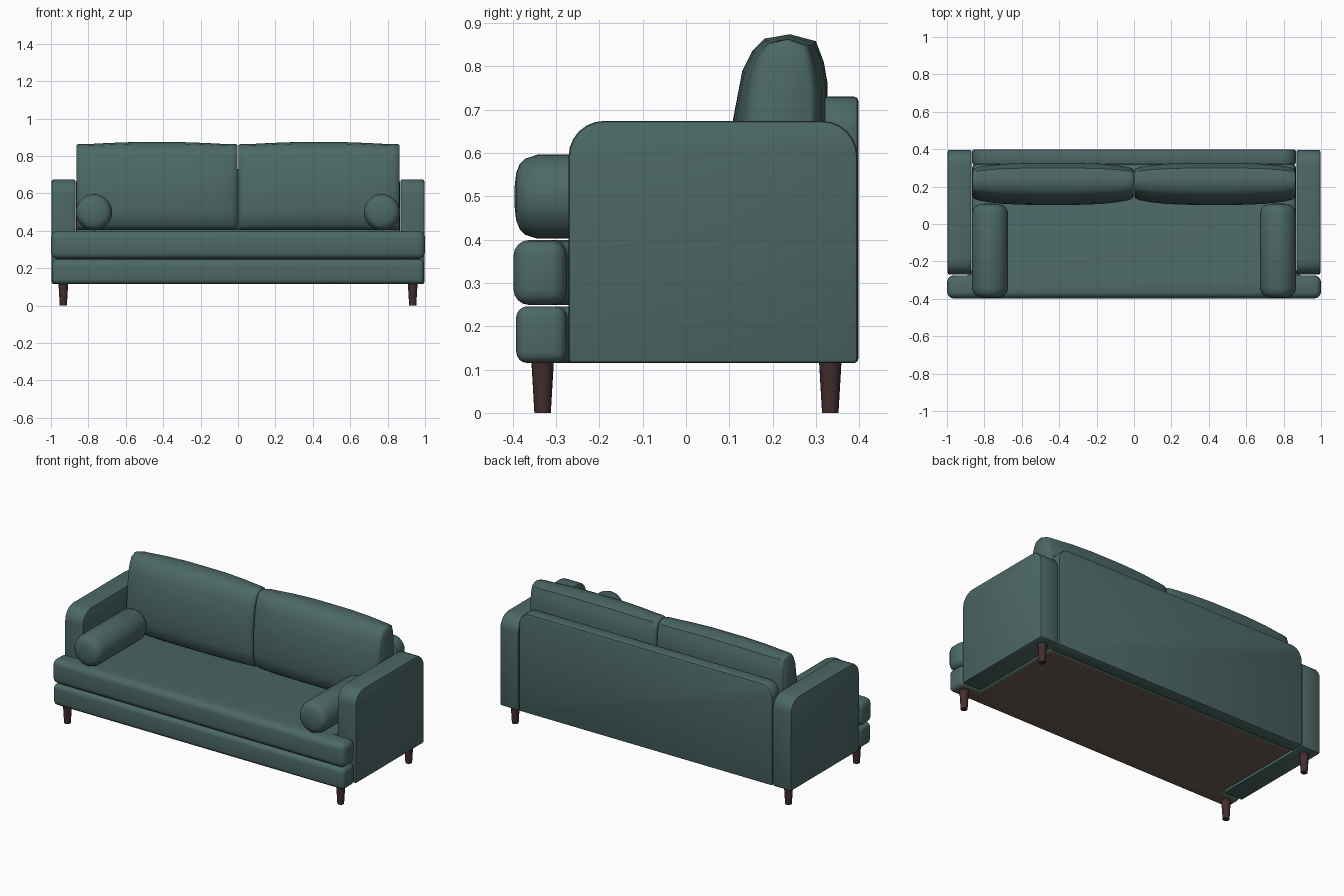
import bpy, bmesh, math
from mathutils import Vector

if "Cube" in bpy.data.objects:
    bpy.data.objects.remove(bpy.data.objects["Cube"])


def material(name, rgb):
    m = bpy.data.materials.new(name)
    m.diffuse_color = (*rgb, 1)
    m.use_nodes = True
    m.node_tree.nodes["Principled BSDF"].inputs["Base Color"].default_value = m.diffuse_color
    return m


TEAL = material("teal fabric", (0.072, 0.140, 0.134))
WOOD = material("dark wood", (0.055, 0.026, 0.026))
LINING = material("brown underside", (0.150, 0.110, 0.085))


def finish(name, bm, mats, angle=40):
    bmesh.ops.recalc_face_normals(bm, faces=bm.faces)
    if len(mats) > 1:  # second colour goes on the flat underside
        for f in bm.faces:
            f.normal_update()
            f.material_index = int(f.normal.z < -0.9)
    me = bpy.data.meshes.new(name)
    bm.to_mesh(me)
    bm.free()
    for m in mats:
        me.materials.append(m)
    ob = bpy.data.objects.new(name, me)
    bpy.context.collection.objects.link(ob)
    bpy.ops.object.select_all(action='DESELECT')
    ob.select_set(True)
    bpy.context.view_layer.objects.active = ob
    bpy.ops.object.shade_smooth_by_angle(angle=math.radians(angle))
    return ob


def prism(name, outline, depth, bevel, segs, mats):
    """Extrude a 3D outline along depth and round its sharp edges."""
    bm = bmesh.new()
    face = bm.faces.new([bm.verts.new(p) for p in outline])
    ext = bmesh.ops.extrude_face_region(bm, geom=[face], use_keep_orig=True)
    bmesh.ops.translate(bm, vec=Vector(depth),
                        verts=[g for g in ext["geom"] if isinstance(g, bmesh.types.BMVert)])
    bmesh.ops.recalc_face_normals(bm, faces=bm.faces)
    edges = [e for e in bm.edges if e.calc_face_angle(0) > math.radians(30)]
    bmesh.ops.bevel(bm, geom=edges, offset=bevel, segments=segs, profile=0.5,
                    affect='EDGES', clamp_overlap=True)
    return finish(name, bm, mats)


def loft(name, rings, mats, angle=40):
    """Skin a list of equal-sized rings and cap both ends."""
    bm = bmesh.new()
    loops = [[bm.verts.new(p) for p in r] for r in rings]
    n = len(loops[0])
    for a, b in zip(loops, loops[1:]):
        for i in range(n):
            bm.faces.new((a[i], a[(i + 1) % n], b[(i + 1) % n], b[i]))
    bm.faces.new(loops[0])
    bm.faces.new(loops[-1])
    return finish(name, bm, mats, angle)


def arch(a0, a1, z0, z1, r, steps=6):
    """2D outline with a square bottom and rounded top corners."""
    pts = [(a0, z0), (a1, z0)]
    for cx, start in ((a1 - r, 0), (a0 + r, 90)):
        for i in range(steps + 1):
            t = math.radians(start + 90 * i / steps)
            pts.append((cx + r * math.cos(t), z1 - r + r * math.sin(t)))
    return pts


# T-shaped base and seat cushion, wrapping in front of the arms
def t_shape(w, z, back, front):
    return [(-w, front, z), (w, front, z), (w, -0.276, z), (0.866, -0.276, z),
            (0.866, back, z), (-0.866, back, z), (-0.866, -0.276, z), (-w, -0.276, z)]


prism("base", t_shape(0.995, 0.115, 0.325, -0.392), (0, 0, 0.131), 0.026, 4, [TEAL, LINING])
prism("seat_cushion", t_shape(1.0, 0.249, 0.32, -0.398), (0, 0, 0.150), 0.036, 4, [TEAL])

# Back panel
prism("back_panel", [(x, 0.318, z) for x, z in arch(-0.866, 0.866, 0.115, 0.73, 0.075)],
      (0, 0.08, 0), 0.010, 2, [TEAL])

# Profile of the back cushions, as (y, z)
PUFF = [(0.15, 0.405), (0.115, 0.43), (0.103, 0.50), (0.101, 0.60), (0.109, 0.68),
        (0.13, 0.79), (0.153, 0.835), (0.182, 0.864), (0.24, 0.874), (0.30, 0.858),
        (0.318, 0.81), (0.327, 0.76), (0.327, 0.60), (0.322, 0.46), (0.29, 0.41)]
# Cushion stations: position across the half width, thickness, height
STATIONS = [(1.0, 0.60, 0.965), (0.985, 0.70, 0.975), (0.93, 0.79, 0.978), (0.8, 0.87, 0.98),
            (0.6, 0.95, 0.99), (0.3, 0.99, 1.0)]
STATIONS = [(-u, a, b) for u, a, b in STATIONS] + [(0, 1, 1)] + STATIONS[::-1]

# Bolster profile: (distance from the middle, radius)
ROLL = [(0.253, 0.02), (0.249, 0.055), (0.241, 0.075), (0.228, 0.088), (0.200, 0.097)]
ROLL = [(-d, r) for d, r in ROLL] + ROLL[::-1]


def circle(n):
    return [(math.cos(2 * math.pi * i / n), math.sin(2 * math.pi * i / n)) for i in range(n)]


for s, side in ((-1, "left"), (1, "right")):
    # Arm
    prism(side + "_arm", [(s * 0.869, y, z) for y, z in arch(-0.271, 0.396, 0.115, 0.674, 0.082)],
          (s * 0.127, 0, 0), 0.009, 2, [TEAL])
    # Back cushion
    loft(side + "_back_cushion",
         [[(s * 0.433 + u * 0.431, 0.222 + (y - 0.222) * a, 0.405 + (z - 0.405) * b)
           for y, z in PUFF] for u, a, b in STATIONS], [TEAL], 50)
    # Bolster pillow
    loft(side + "_bolster",
         [[(s * 0.77 + r * c, -0.143 + d, 0.499 + r * k) for c, k in circle(32)]
          for d, r in ROLL], [TEAL], 50)
    # Tapered legs
    for y, where in ((-0.331, "front"), (0.333, "back")):
        loft(f"{side}_{where}_leg",
             [[(s * 0.934 + r * c, y + r * k, z) for c, k in circle(20)]
              for z, r in ((0, 0.019), (0.12, 0.026))], [WOOD])
